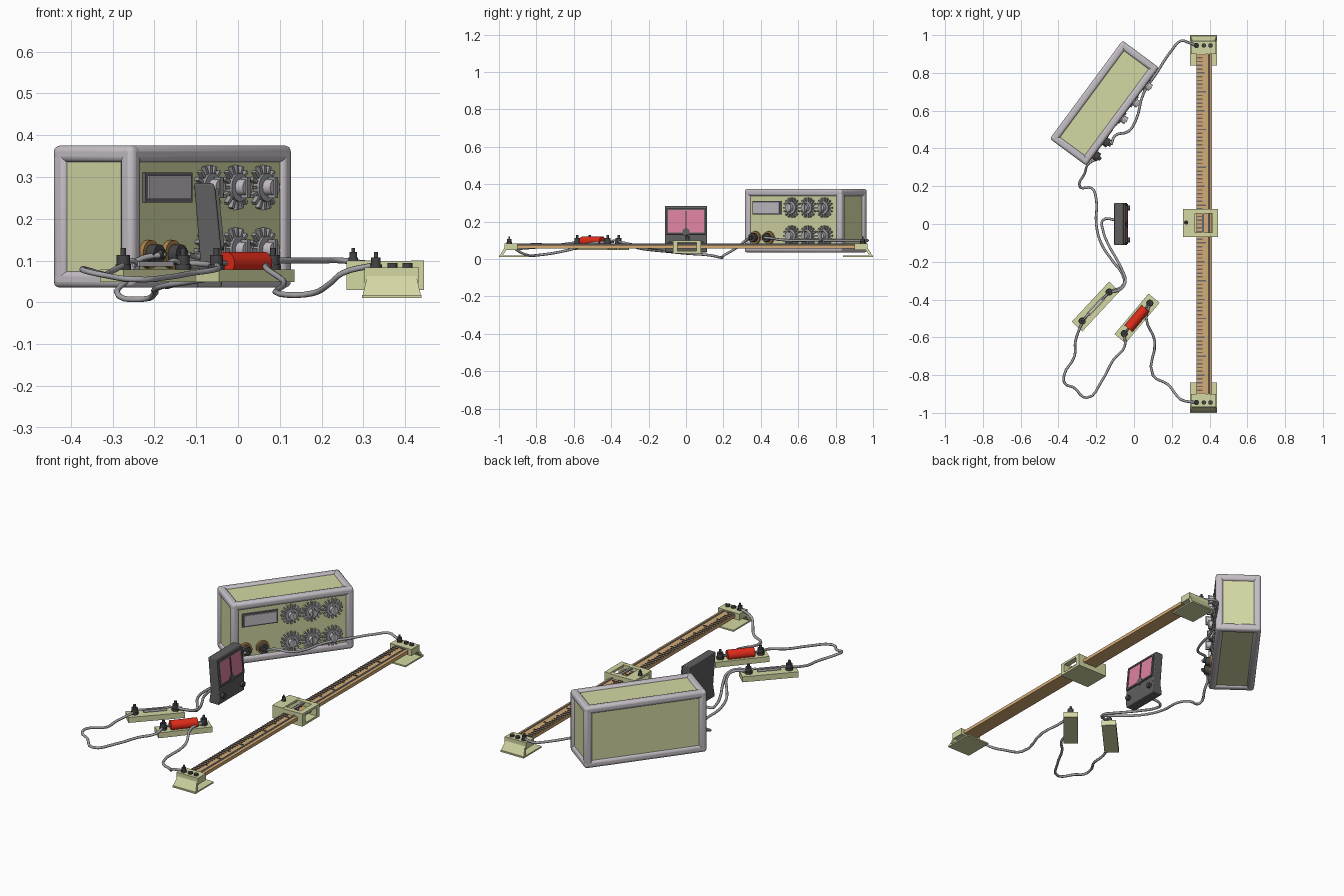
import bpy, bmesh, math
from mathutils import Matrix, Vector

if "Cube" in bpy.data.objects:
    bpy.data.objects.remove(bpy.data.objects["Cube"])


def material(name, r, g, b):
    m = bpy.data.materials.new(name)
    m.use_nodes = True
    m.diffuse_color = (r, g, b, 1)
    m.node_tree.nodes["Principled BSDF"].inputs["Base Color"].default_value = (r, g, b, 1)
    return m


PANEL = material("pale olive", .66, .68, .37)
FRAME = material("light mauve grey", .56, .52, .56)
METAL = material("metal grey", .36, .36, .38)
DARK = material("dark grey", .06, .06, .062)
CASE = material("charcoal", .115, .115, .118)
PINK = material("pink", .72, .22, .35)
RED = material("red", .75, .025, .01)
WOOD = material("wood tan", .66, .41, .18)
BRASS = material("brass", .4, .22, .07)
TICK = material("tick grey", .15, .14, .16)

I = Matrix.Identity(4)


def place(x, y, angle):
    return Matrix.Translation((x, y, 0)) @ Matrix.Rotation(math.radians(angle), 4, 'Z')


def finish(name, bm, mat, M=I, bevel=0, smooth=False):
    bmesh.ops.recalc_face_normals(bm, faces=bm.faces)
    me = bpy.data.meshes.new(name)
    bm.to_mesh(me)
    bm.free()
    me.materials.append(mat)
    ob = bpy.data.objects.new(name, me)
    bpy.context.collection.objects.link(ob)
    ob.matrix_world = M
    if bevel:
        b = ob.modifiers.new("bevel", 'BEVEL')
        b.width, b.segments = bevel, 3
    if smooth or bevel:
        bpy.ops.object.select_all(action='DESELECT')
        ob.select_set(True)
        bpy.context.view_layer.objects.active = ob
        bpy.ops.object.shade_smooth_by_angle(angle=math.radians(40))
    return ob


def add_box(bm, c, s, R=I):
    bmesh.ops.create_cube(bm, size=1, matrix=Matrix.Translation(c) @ R @ Matrix.Diagonal((*s, 1)))


def box(name, c, s, mat, M=I, bevel=0):
    bm = bmesh.new()
    add_box(bm, c, s)
    return finish(name, bm, mat, M, bevel)


def cyl(name, c, r, h, mat, M=I, axis='Z', n=20, r2=None):
    R = {'Z': I, 'X': Matrix.Rotation(math.pi / 2, 4, 'Y'), 'Y': Matrix.Rotation(math.pi / 2, 4, 'X')}[axis]
    bm = bmesh.new()
    bmesh.ops.create_cone(bm, cap_ends=True, segments=n, radius1=r, radius2=r if r2 is None else r2,
                          depth=h, matrix=Matrix.Translation(c) @ R)
    return finish(name, bm, mat, M, smooth=True)


def prism(name, pts, a, b, to3d, mat, bevel=0):
    """Extrude a profile between a and b."""
    bm = bmesh.new()
    f = bm.faces.new([bm.verts.new(to3d(p, a)) for p in pts])
    ext = bmesh.ops.extrude_face_region(bm, geom=[f])['geom']
    d = Vector(to3d(pts[0], b)) - Vector(to3d(pts[0], a))
    bmesh.ops.translate(bm, vec=d, verts=[v for v in ext if isinstance(v, bmesh.types.BMVert)])
    return finish(name, bm, mat, bevel=bevel)


def wire(name, pts, r=.007):
    cu = bpy.data.curves.new(name, 'CURVE')
    cu.dimensions, cu.bevel_depth, cu.bevel_resolution, cu.resolution_u = '3D', r, 2, 4
    cu.use_fill_caps = True
    sp = cu.splines.new('BEZIER')
    sp.bezier_points.add(len(pts) - 1)
    for bp, p in zip(sp.bezier_points, pts):
        bp.co = p
        bp.handle_left_type = bp.handle_right_type = 'AUTO'
    cu.materials.append(METAL)
    bpy.context.collection.objects.link(bpy.data.objects.new(name, cu))


def post(name, x, y, z, M=I, k=1):
    cyl(name + "_base", (x, y, z + .006 * k), .019 * k, .012 * k, DARK, M)
    cyl(name + "_nut", (x, y, z + .023 * k), .016 * k, .022 * k, DARK, M, n=10)
    cyl(name + "_pin", (x, y, z + .042 * k), .007 * k, .018 * k, DARK, M, n=10)


# Resistance box: panels inside a rounded frame
B = place(-.157, .64, 53.5)
L, W, H, zc, t = .647, .24, .34, .205, .04
box("box_panels", (0, 0, zc), (L - .02, W - .02, H - .02), PANEL, B)
for a in (-1, 1):
    for b in (-1, 1):
        y, x = a * (W - t) / 2, a * (L - t) / 2
        z = zc + b * (H - t) / 2
        box("frame_long_rail", (0, y, z), (L, t, t), FRAME, B, .014)
        box("frame_short_rail", (x, 0, z), (t, W, t), FRAME, B, .014)
        box("frame_post", (x, b * (W - t) / 2, zc), (t, t, H), FRAME, B, .014)
F = -W / 2 + .01
box("display_frame", (-.173, F, .275), (.19, .016, .072), TICK, B)
box("display_screen", (-.173, F - .005, .275), (.172, .014, .056), FRAME, B)

# Dials with radial ticks
for x in (-.008, .1, .21):
    for z in (.275, .125):
        bm = bmesh.new()
        for i in range(16):
            R = Matrix.Rotation(i * math.tau / 16, 4, 'Y')
            add_box(bm, Vector((x, F - .006, z)) + R @ Vector((.043, 0, 0)), (.022, .012, .008), R)
        finish("dial_ticks", bm, METAL, B)
        cyl("dial_skirt", (x, F - .008, z), .034, .02, METAL, B, 'Y')
        cyl("dial_knob", (x, F - .025, z), .02, .03, FRAME, B, 'Y', 12)
        box("dial_grip", (x, F - .034, z), (.012, .02, .05), METAL, B)
for x in (-.25, -.16):
    cyl("box_terminal_ring", (x, F - .006, .115), .034, .014, BRASS, B, 'Y')
    cyl("box_terminal_nut", (x, F - .024, .115), .024, .026, DARK, B, 'Y', 12)
    cyl("box_terminal_pin", (x, F - .042, .115), .01, .018, DARK, B, 'Y', 10)

# Leaning meter with a pink dial
prism("meter_case", [(-.04, .035), (-.037, .06), (-.04, .125), (-.055, .275), (-.06, .285), (-.105, .285),
                     (-.098, .2), (-.09, .1), (-.098, .05), (-.098, .035)],
      -.112, .112, lambda p, y: (p[0], y, p[1]), CASE, .004)
tilt = Matrix.Translation((-.0475, 0, .2)) @ Matrix.Rotation(math.radians(-5.7), 4, 'Y')
box("meter_dial", (0, 0, .002), (.008, .195, .125), PINK, tilt)
box("meter_needle", (.004, 0, .006), (.006, .008, .1), DARK, tilt)
cyl("meter_hub", (.002, 0, -.056), .02, .01, CASE, tilt, 'X')
for s in (-1, 1):
    box("dial_rim_side", (.002, s * .1, .002), (.012, .01, .135), CASE, tilt)
    box("dial_rim_end", (.002, 0, .002 + s * .065), (.012, .21, .01), CASE, tilt)
    cyl("meter_terminal", (-.032, s * .085, .08), .014, .02, DARK, axis='X')

# Metre rule with ticks and the bare wire
box("ruler", (.372, 0, .066), (.084, 1.88, .018), WOOD)
bm = bmesh.new()
for i in range(91):
    w = .05 if i % 10 == 0 else .04 if i % 5 == 0 else .03
    add_box(bm, (.332 + w / 2, -.9 + i * .02, .0765), (w, .007, .004))
finish("ruler_ticks", bm, TICK)
cyl("bridge_wire", (.395, 0, .079), .004, 1.86, METAL, axis='Y', n=8)

# End stands: base plate, sloping wall, top block, terminals
for s in (-1, 1):
    box("stand_base", (.368, s * .92, .014), (.142, .16, .008), PANEL)
    bm = bmesh.new()
    lo = [(x, s * y, .011) for x, y in ((.297, 1), (.439, 1), (.439, .985), (.297, .985))]
    hi = [(x, s * y, .066) for x, y in ((.31, .968), (.426, .968), (.426, .95), (.31, .95))]
    vl, vh = [bm.verts.new(p) for p in lo], [bm.verts.new(p) for p in hi]
    bm.faces.new(vl)
    bm.faces.new(vh)
    for i in range(4):
        j = (i + 1) % 4
        bm.faces.new((vl[i], vl[j], vh[j], vh[i]))
    finish("stand_wall", bm, PANEL)
    box("stand_block", (.368, s * .935, .066), (.13, .07, .036), PANEL)
    post("stand_post", .33, s * .945, .082, k=.75)
    for x in (.37, .405):
        cyl("stand_screw", (x, s * .945, .088), .012, .012, DARK, n=12)

# Sliding contact: hollow frame around the ruler
box("slider_floor", (.352, .005, .036), (.185, .15, .012), PANEL)
for s in (-1, 1):
    box("slider_end", (.352, .005 + s * .0625, .068), (.185, .025, .062), PANEL)
    box("slider_top_rail", (.4295 if s > 0 else .291, .005, .094),
        (.03 if s > 0 else .063, .15, .012), PANEL)
box("slider_cross_bar", (.365, .005, .094), (.012, .12, .008), METAL)
post("slider_post", .276, .008, .1, k=.6)

# Boards: plug key and resistor
K, Q = place(-.203, -.437, 47), place(.016, -.5, 50)
for nm, M, ln in (("key", K, .29), ("resistor", Q, .28)):
    box(nm + "_board", (0, 0, .064), (ln, .076, .03), PANEL, M)
    for s in (-1, 1):
        post(nm + "_post", s * .105, 0, .079, M)
cyl("resistor_body", (0, 0, .094), .027, .14, RED, Q, 'X', 24)
cyl("resistor_lead", (0, 0, .094), .006, .2, METAL, Q, 'X', 8)
for s in (-1, 1):
    box("key_strip", (0, s * .008, .092), (.12, .007, .012), FRAME, K)
    wire("key_lead", [K @ Vector(p) for p in ((s * .1, 0, .09), (s * .075, 0, .1), (s * .05, 0, .092))], .006)

# Connecting wires
wire("wire_box_to_stand", [(-.12, .42, .115), (-.1, .468, .11), (-.03, .49, .105), (.01, .55, .1), (.05, .69, .1),
                           (.12, .8, .1), (.2, .92, .1), (.25, .97, .1), (.29, .96, .095), (.33, .945, .092)])
wire("wire_box_to_key", [(-.175, .35, .115), (-.24, .32, .1), (-.26, .27, .06), (-.285, .195, .015),
                         (-.225, .19, .008), (-.2, .13, .02), (-.2, .0, .03), (-.175, -.1, .04),
                         (-.11, -.2, .05), (-.065, -.26, .06), (-.055, -.32, .08), (-.13, -.36, .09)])
wire("wire_meter_to_key", [(-.09, .02, .06), (-.165, .02, .04), (-.165, -.03, .04), (-.14, -.1, .05),
                           (-.09, -.19, .06), (-.06, -.25, .07), (-.045, -.3, .08), (-.07, -.345, .09),
                           (-.13, -.36, .095)])
wire("wire_key_to_resistor", [(-.272, -.515, .09), (-.31, -.62, .07), (-.315, -.7, .065), (-.37, -.8, .08),
                              (-.365, -.845, .075), (-.32, -.865, .065), (-.25, -.92, .055), (-.17, -.83, .06),
                              (-.11, -.72, .07), (-.05, -.65, .08), (-.052, -.58, .09)])
wire("wire_resistor_to_stand", [(.084, -.42, .09), (.065, -.5, .085), (.11, -.62, .05), (.1, -.8, .02),
                                (.18, -.85, .022), (.22, -.9, .045), (.25, -.93, .07), (.33, -.945, .09)])
